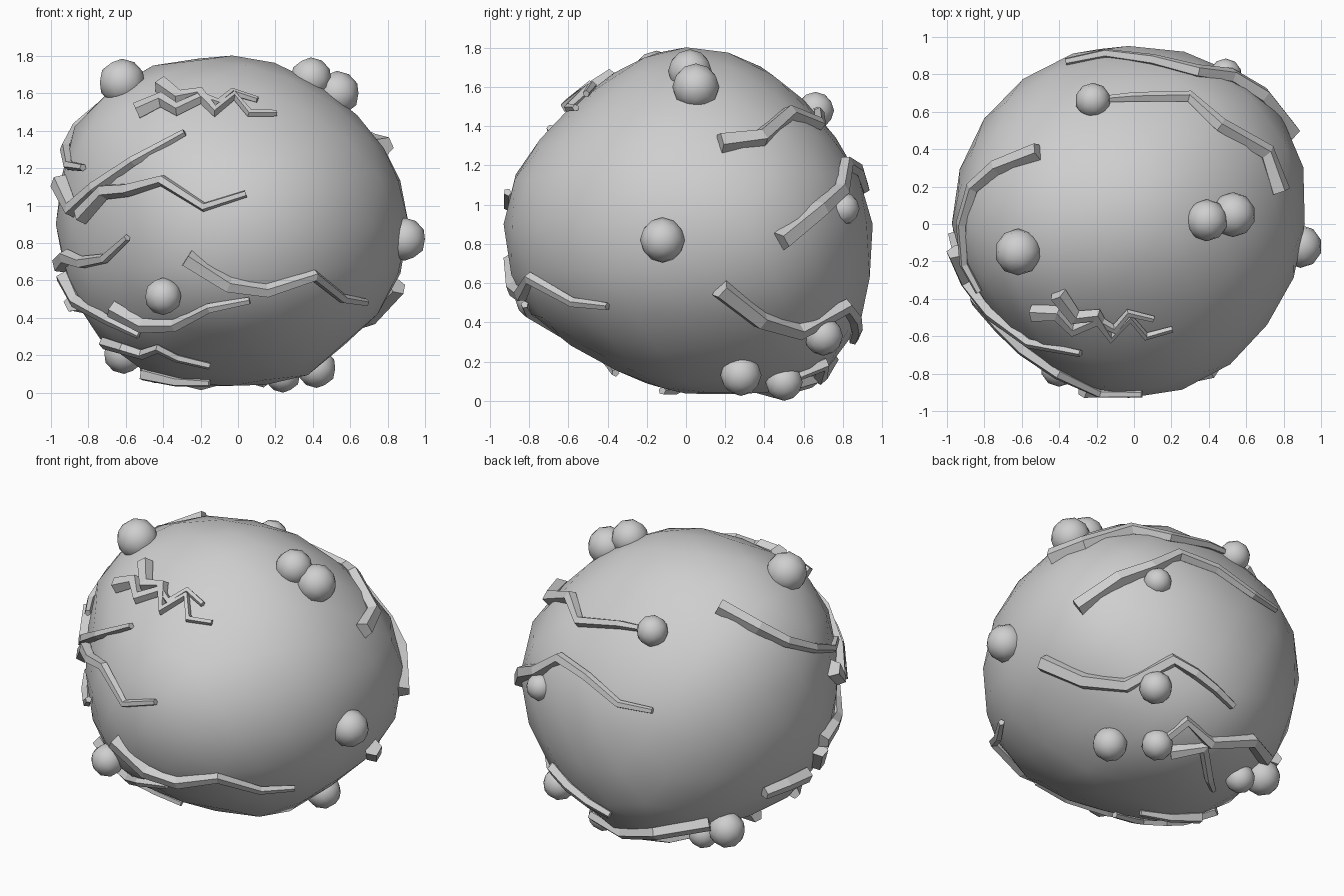
import bpy, bmesh, math
from mathutils import Vector
from mathutils.bvhtree import BVHTree

if "Cube" in bpy.data.objects:
    bpy.data.objects.remove(bpy.data.objects["Cube"])

grey = bpy.data.materials.new("stone_grey")
grey.diffuse_color = (0.62, 0.62, 0.62, 1)
grey.use_nodes = True
grey.node_tree.nodes["Principled BSDF"].inputs["Base Color"].default_value = grey.diffuse_color
CENTRE = Vector((-0.03, 0.0, 0.9))


def finish(bm, name, smooth):
    bmesh.ops.recalc_face_normals(bm, faces=bm.faces)
    me = bpy.data.meshes.new(name)
    bm.to_mesh(me)
    bm.free()
    me.materials.append(grey)
    for p in me.polygons:
        p.use_smooth = smooth
    ob = bpy.data.objects.new(name, me)
    bpy.context.collection.objects.link(ob)
    return ob


# Outlines of the lumpy body in three planes
SIDE = [(-.05, 1.8), (.2, 1.78), (.42, 1.68), (.62, 1.5), (.8, 1.25), (.9, 1.05), (.96, .8), (.95, .6),
        (.88, .35), (.75, .17), (.5, .03), (.2, .03), (-.1, .09), (-.4, .19), (-.65, .34), (-.86, .53),
        (-.93, .85), (-.89, 1.12), (-.69, 1.4), (-.44, 1.63), (-.2, 1.76)]
FRONT = [(-.15, 1.8), (.1, 1.79), (.3, 1.72), (.5, 1.6), (.7, 1.4), (.85, 1.15), (.9, .92), (.89, .72),
         (.8, .5), (.6, .29), (.4, .1), (.2, .04), (-.1, .03), (-.35, .05), (-.55, .14), (-.75, .3),
         (-.89, .55), (-.97, .85), (-.96, 1.15), (-.92, 1.35), (-.72, 1.61), (-.4, 1.77)]
TOP = [(0, .95), (.35, .9), (.72, .67), (.9, .4), (.92, .1), (.88, -.2), (.76, -.45), (.57, -.7),
       (.4, -.83), (.1, -.92), (-.2, -.91), (-.43, -.8), (-.64, -.61), (-.83, -.34), (-.96, -.08),
       (-.95, .2), (-.88, .42), (-.7, .68), (-.33, .91)]


def polar(points, i, j):
    return sorted((math.atan2(b - CENTRE[j], a - CENTRE[i]),
                   math.hypot(a - CENTRE[i], b - CENTRE[j])) for a, b in points)


def lookup(table, a):
    t = [(table[-1][0] - math.tau, table[-1][1])] + table + [(table[0][0] + math.tau, table[0][1])]
    for (a0, r0), (a1, r1) in zip(t, t[1:]):
        if a0 <= a <= a1:
            return r0 + (r1 - r0) * (a - a0) / max(a1 - a0, 1e-6)
    return table[0][1]


PROFILES = [(1, 2, 0, polar(SIDE, 1, 2)), (0, 2, 1, polar(FRONT, 0, 2)), (0, 1, 2, polar(TOP, 0, 1))]
FLAT_SPOT = Vector((.3, -.62, .7)).normalized()


def radius(d):
    total = weight = 0
    for i, j, k, table in PROFILES:
        w = (1 - d[k] ** 2 + 1e-6) / (d[k] ** 2 + 0.05)
        total += w * lookup(table, math.atan2(d[j], d[i]))
        weight += w
    return total / weight * (1 - .035 * max(0, d.dot(FLAT_SPOT)) ** 6)


# Body: coarse ball pushed out to the outlines
bm = bmesh.new()
bmesh.ops.create_icosphere(bm, subdivisions=3, radius=1)
for v in bm.verts:
    d = v.co.normalized()
    v.co = CENTRE + d * radius(d) * 1.004
bm.normal_update()
tree = BVHTree.FromBMesh(bm)
finish(bm, "body", True)


def on_body(p):
    """Push a point radially onto the body surface."""
    d = (Vector(p) - CENTRE).normalized()
    hit = tree.ray_cast(CENTRE, d)
    return hit[0], d


def from_front(pts):
    """Drop front-plane points backwards onto the body."""
    out = []
    for x, z in pts:
        hit = tree.ray_cast(Vector((x, -3, z)), Vector((0, 1, 0)))[0]
        out.append(hit if hit else tree.find_nearest(Vector((x, -.2, z)))[0])
    return out


# Round bumps
BUMPS = [(-.62, -.15, 1.66, .125), (.39, .02, 1.68, .112), (.53, .05, 1.60, .12), (.89, -.12, .82, .115),
         (-.40, -.77, .515, .10), (-.22, .66, 1.48, .095), (.49, .80, .98, .085), (.42, .28, .13, .105),
         (.24, .50, .095, .095), (.42, .70, .33, .10), (-.61, .45, .21, .11), (-.44, .45, .14, .09)]
for n, (x, y, z, r) in enumerate(BUMPS):
    bm = bmesh.new()
    bmesh.ops.create_icosphere(bm, subdivisions=2, radius=r)
    bmesh.ops.translate(bm, verts=bm.verts, vec=(x, y, z))
    finish(bm, f"bump_{n + 1}", True)


# Tapering five-sided roots that creep over the body
def root(name, pts, r0=.05, r1=.02, sides=5):
    path = [on_body(p) for p in pts]
    bm = bmesh.new()
    rings = []
    last = len(path) - 1
    for i, (p, up) in enumerate(path):
        t = (path[min(i + 1, last)][0] - path[max(i - 1, 0)][0]).normalized()
        across = t.cross(up).normalized()
        lift = across.cross(t).normalized()
        r = r0 + (r1 - r0) * i / last
        rings.append([bm.verts.new(p + up * .02 + across * (r * math.cos(a)) + lift * (r * math.sin(a)))
                      for a in [math.pi / 2 + math.tau * (k + .5) / sides for k in range(sides)]])
    for a, b in zip(rings, rings[1:]):
        for k in range(sides):
            m = (k + 1) % sides
            bm.faces.new((a[k], a[m], b[m], b[k]))
    bm.faces.new(rings[0])
    bm.faces.new(rings[-1])
    finish(bm, name, False)


# Front roots
root("brow_root_a", from_front([(-.53, 1.49), (-.40, 1.55), (-.32, 1.5), (-.19, 1.56), (-.1, 1.53),
                                (-.03, 1.59), (.1, 1.55)]), .05, .018)
root("brow_root_b", from_front([(-.40, 1.63), (-.31, 1.56), (-.2, 1.58), (-.12, 1.49), (-.02, 1.57),
                                (.06, 1.48), (.2, 1.48)]), .05, .018)
root("upper_front_root", [(-.97, -.15, 1.13)] + from_front(
    [(-.87, .98), (-.75, 1.09), (-.55, 1.23), (-.28, 1.38)]), .055)
root("middle_front_root", from_front([(-.82, .94), (-.7, 1.07), (-.58, 1.08), (-.4, 1.13), (-.18, .99), (.04, 1.06)]))
root("left_front_root", [(-.97, -.05, .68)] + from_front([(-.9, .73), (-.82, .7), (-.7, .72), (-.58, .83)]), .05)
root("lower_left_root", [(-.95, -.05, .62)] + from_front([(-.85, .5), (-.68, .4), (-.52, .32)]))
root("lower_front_root", from_front([(-.66, .46), (-.5, .37), (-.33, .37), (-.15, .46), (.06, .5)]))
root("long_front_root", from_front([(-.27, .72), (-.05, .58), (.15, .55), (.4, .63), (.55, .51), (.67, .49)]), .052)
root("chin_root", from_front([(-.7, .28), (-.6, .25), (-.5, .22), (-.42, .25), (-.32, .2), (-.15, .16)]), .035)
# Side, back and underside roots
root("left_top_root", [(-.5, .38, 1.6), (-.73, .3, 1.5), (-.88, .2, 1.42), (-.95, 0, 1.32),
                       (-.92, -.22, 1.22), (-.82, -.36, 1.2)], .05)
root("back_top_root", [(.81, .18, 1.33), (.74, .4, 1.36), (.47, .54, 1.48), (.3, .69, 1.42),
                       (0, .69, 1.48), (-.15, .68, 1.49)], .055)
root("back_middle_root", [(.87, .5, .81), (.7, .7, .98), (.54, .82, 1.08), (.36, .86, 1.23),
                          (.1, .88, 1.18), (-.15, .9, 1.08), (-.37, .88, 1.08)], .055)
root("back_lower_root", [(.88, .18, .56), (.78, .42, .36), (.6, .63, .3), (.4, .86, .46),
                         (.25, .88, .41), (.1, .89, .35), (-.05, .88, .29)], .055, .025)
root("left_short_root", [(-.92, .02, .46), (-.89, .2, .46), (-.84, .36, .44)], .05, .04)
root("under_root_a", [(-.6, .6, .22), (-.3, .75, .2), (-.02, .7, .1), (.18, .72, .17), (.25, .47, .05)], .048, .03)
root("under_root_b", [(.15, .52, .05), (0, .66, .08), (-.2, .45, .05), (-.32, .35, .06)], .045)
root("under_root_c", [(-.5, 0, .12), (-.33, -.06, .07), (-.15, -.12, .06)], .04)
